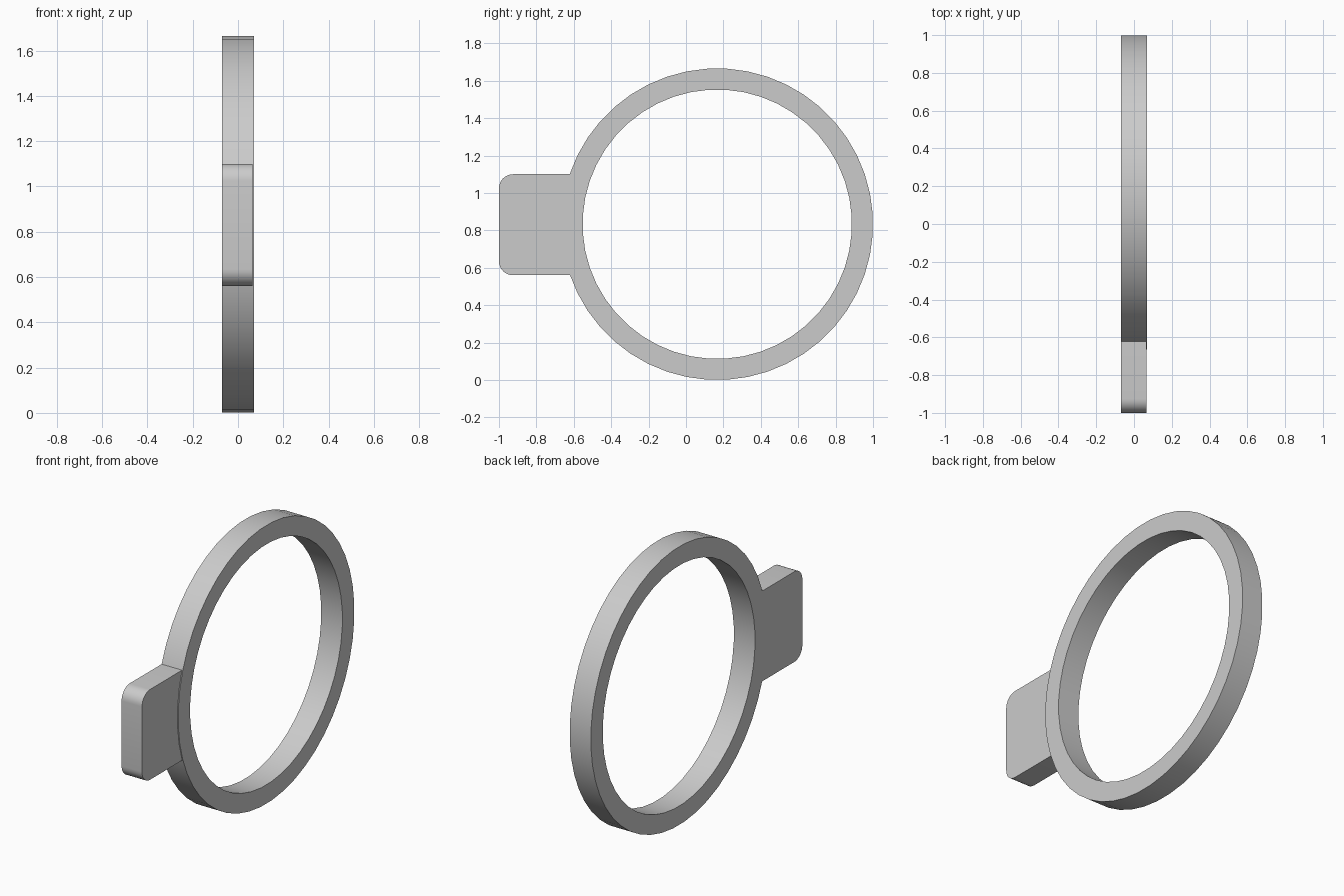
import bpy, bmesh
from math import sin, cos, pi, asin

if "Cube" in bpy.data.objects:
    bpy.data.objects.remove(bpy.data.objects["Cube"])

CY, CZ = 0.167, 0.833      # ring centre
R_OUT, R_IN = 0.833, 0.72
SEG = 48


def finish(bm, name):
    bmesh.ops.recalc_face_normals(bm, faces=bm.faces)
    me = bpy.data.meshes.new(name)
    bm.to_mesh(me)
    bm.free()
    ob = bpy.data.objects.new(name, me)
    bpy.context.collection.objects.link(ob)
    bpy.context.view_layer.objects.active = ob
    ob.select_set(True)
    bpy.ops.object.shade_smooth_by_angle(angle=pi / 6)
    ob.select_set(False)
    return ob


# Ring: rectangular section swept around the x axis
bm = bmesh.new()
section = [(-0.07, R_OUT), (0.07, R_OUT), (0.07, R_IN), (-0.07, R_IN)]
loops = []
for i in range(SEG):
    a = 2 * pi * (i + 0.5) / SEG
    loops.append([bm.verts.new((x, CY + r * cos(a), CZ + r * sin(a))) for x, r in section])
for i in range(SEG):
    p, q = loops[i], loops[(i + 1) % SEG]
    for k in range(4):
        n = (k + 1) % 4
        bm.faces.new((p[k], p[n], q[n], q[k]))
finish(bm, "ring")

# Tab: rounded outer corners, inner edge following the ring
Z0, Z1, Y0, RAD = 0.56, 1.10, -1.0, 0.075
pts = []
for cz, start in ((Z1 - RAD, pi / 2), (Z0 + RAD, pi)):
    for i in range(9):
        a = start + i * pi / 16
        pts.append((Y0 + RAD + RAD * cos(a), cz + RAD * sin(a)))
rb = R_OUT - 0.006
a0, a1 = pi - asin((Z0 - CZ) / rb), pi - asin((Z1 - CZ) / rb)
for i in range(9):
    a = a0 + (a1 - a0) * i / 8
    pts.append((CY + rb * cos(a), CZ + rb * sin(a)))
bm = bmesh.new()
face = bm.faces.new([bm.verts.new((-0.07, y, z)) for y, z in pts])
ext = bmesh.ops.extrude_face_region(bm, geom=[face], use_keep_orig=True)
bmesh.ops.translate(bm, vec=(0.135, 0, 0),
                    verts=[v for v in ext["geom"] if isinstance(v, bmesh.types.BMVert)])
finish(bm, "side_tab")
